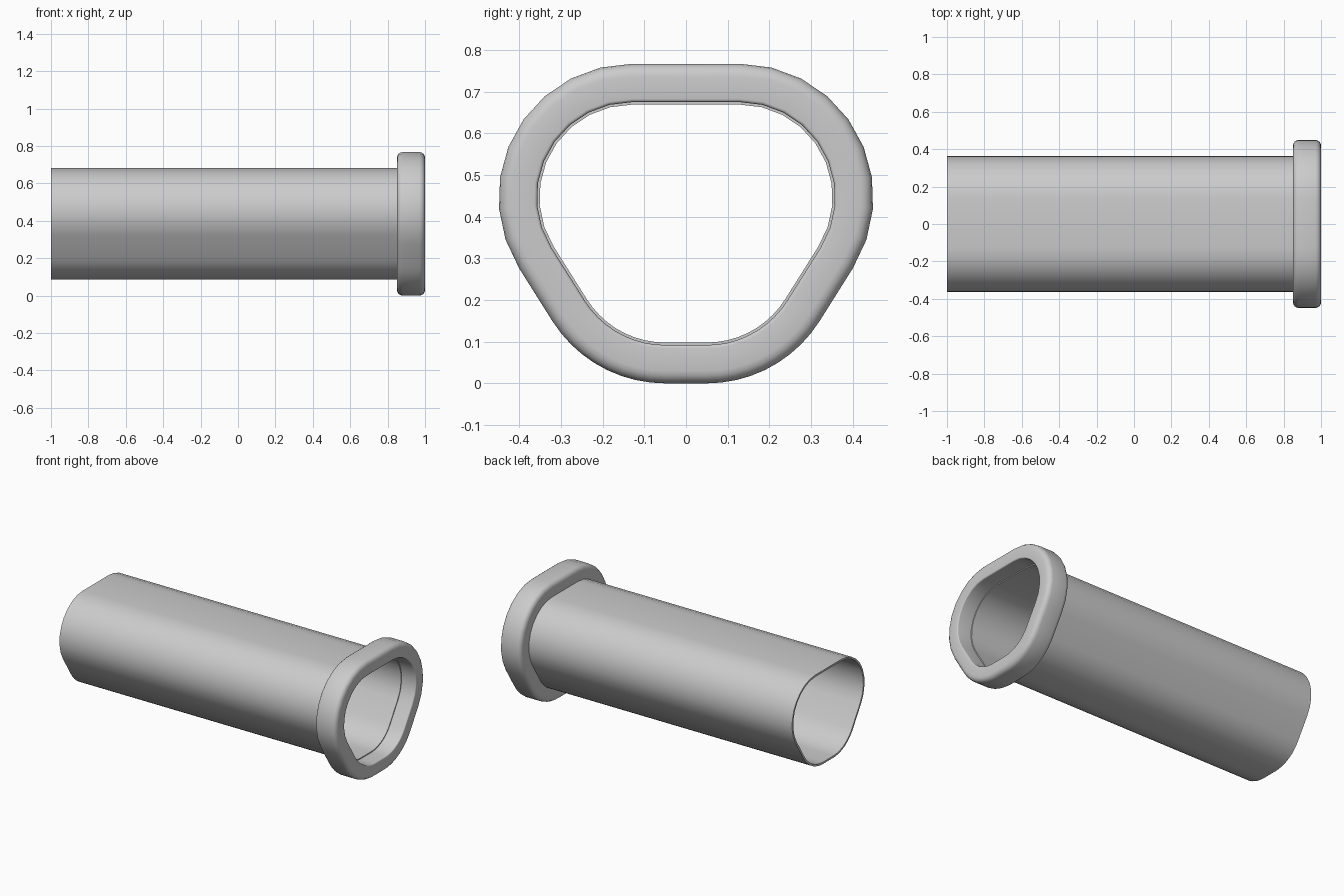
import bpy
import bmesh
from math import atan2, cos, sin, pi

cube = bpy.data.objects.get("Cube")
if cube:
    bpy.data.objects.remove(cube, do_unlink=True)

grey = bpy.data.materials.new("plain grey")
grey.use_nodes = True
colour = (0.6, 0.6, 0.6, 1)
grey.diffuse_color = colour
grey.node_tree.nodes["Principled BSDF"].inputs["Base Color"].default_value = colour

# Corner centres shared by every outline, as (half width, height)
UPPER = (0.13, 0.447)
LOWER = (0.05, 0.32)
SLANT = atan2(LOWER[0] - UPPER[0], UPPER[1] - LOWER[1])


def outline(radius, steps=9):
    """Rounded trapezoid in the y-z plane, offset evenly by the radius."""
    half = []
    for (cy, cz), start, end in ((LOWER, -pi / 2, SLANT), (UPPER, SLANT, pi / 2)):
        for i in range(steps + 1):
            a = start + (end - start) * i / steps
            half.append((cy + radius * cos(a), cz + radius * sin(a)))
    return half + [(-y, z) for y, z in reversed(half)]


def sweep(name, section):
    """Closed wall through (x, radius) points of a cross-section."""
    bm = bmesh.new()
    loops = [[bm.verts.new((x, y, z)) for y, z in outline(r)] for x, r in section]
    for a, b in zip(loops, loops[1:] + loops[:1]):
        for i in range(len(a)):
            j = (i + 1) % len(a)
            bm.faces.new((a[i], a[j], b[j], b[i]))
    bmesh.ops.recalc_face_normals(bm, faces=bm.faces)
    mesh = bpy.data.meshes.new(name)
    bm.to_mesh(mesh)
    bm.free()
    mesh.materials.append(grey)
    obj = bpy.data.objects.new(name, mesh)
    bpy.context.collection.objects.link(obj)
    bpy.ops.object.select_all(action="DESELECT")
    obj.select_set(True)
    bpy.context.view_layer.objects.active = obj
    bpy.ops.object.shade_smooth_by_angle(angle=pi / 6)
    return obj


def rounded(x, r, bevel, start, steps=4):
    """Quarter-round corner of the collar section."""
    angles = [start + pi / 2 * i / steps for i in range(steps + 1)]
    return [(x + bevel * cos(a), r + bevel * sin(a)) for a in angles]


# Thin tube, open at both ends
sweep("tube", [(-1, 0.234), (0.9, 0.234), (0.9, 0.222), (-1, 0.222)])

# Collar with rounded outer edges and a lightly eased bore
B, E = 0.03, 0.008
sweep("collar", rounded(1 - B, 0.32 - B, B, 0)
      + rounded(0.85 + B, 0.32 - B, B, pi / 2)
      + [(0.85, 0.228), (0.9, 0.228)]
      + rounded(1 - E, 0.228 + E, E, -pi / 2))
